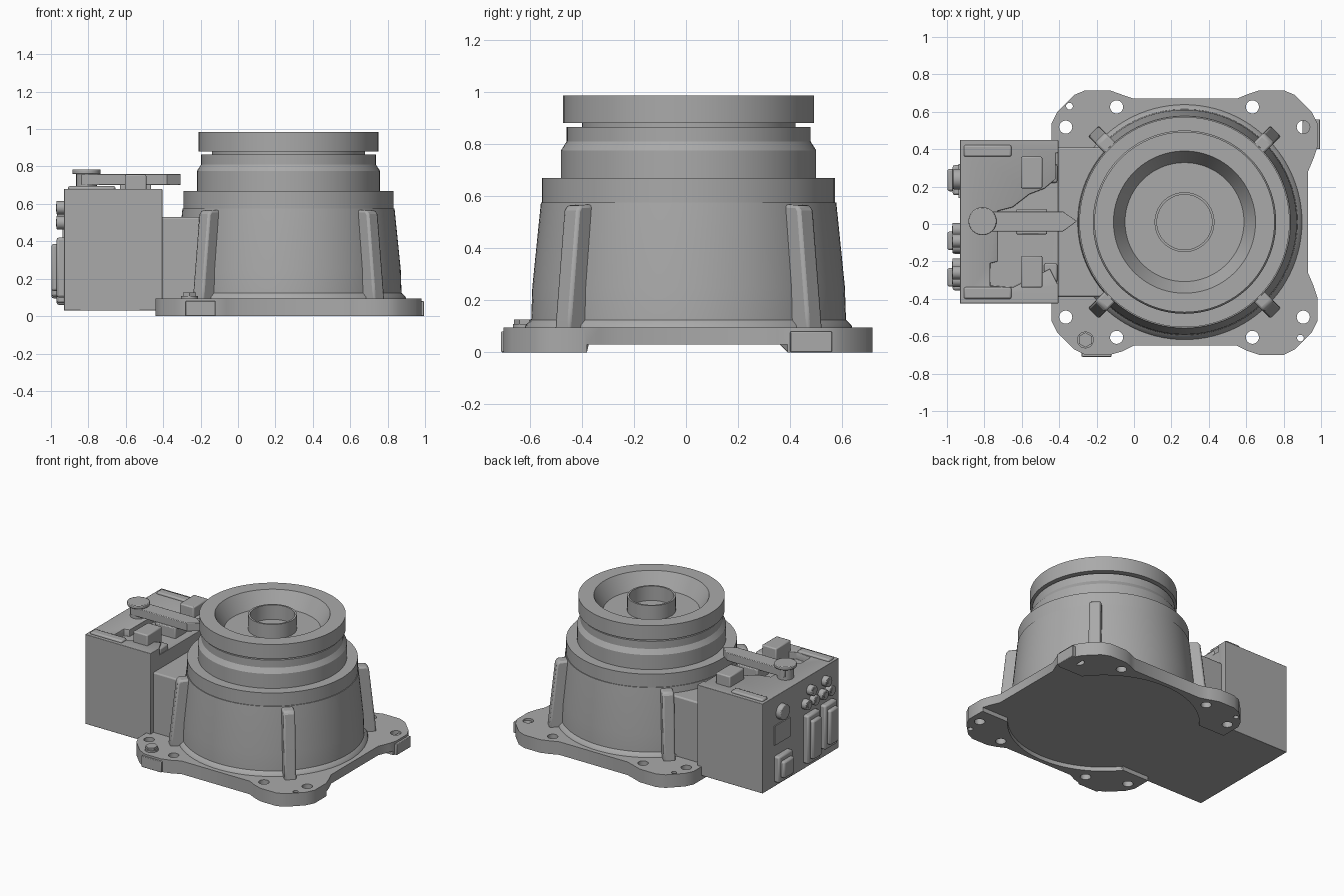
import bpy, bmesh, math
from mathutils import Matrix

cube = bpy.data.objects.get("Cube")
if cube:
    bpy.data.objects.remove(cube, do_unlink=True)

grey = bpy.data.materials.new("cast_grey")
grey.use_nodes = True
colour = (0.4, 0.4, 0.4, 1)
grey.diffuse_color = colour
grey.node_tree.nodes["Principled BSDF"].inputs["Base Color"].default_value = colour

CX, CY = 0.27, 0.01  # axis of the round housing


def finish(name, bm, bevel=0, smooth=True):
    bmesh.ops.recalc_face_normals(bm, faces=bm.faces)
    mesh = bpy.data.meshes.new(name)
    bm.to_mesh(mesh)
    bm.free()
    mesh.materials.append(grey)
    ob = bpy.data.objects.new(name, mesh)
    bpy.context.collection.objects.link(ob)
    select(ob)
    if bevel:
        add_bevel(ob, bevel)
    if smooth:
        bpy.ops.object.shade_smooth_by_angle(angle=math.radians(30))
    return ob


def select(ob):
    bpy.ops.object.select_all(action='DESELECT')
    ob.select_set(True)
    bpy.context.view_layer.objects.active = ob


def add_bevel(ob, width):
    mod = ob.modifiers.new("soft_edges", 'BEVEL')
    mod.width, mod.segments, mod.limit_method = width, 2, 'ANGLE'
    mod.angle_limit = math.radians(40)


def cut(ob, cutters):
    select(ob)
    for c in cutters:
        mod = ob.modifiers.new("cut", 'BOOLEAN')
        mod.operation, mod.solver, mod.object = 'DIFFERENCE', 'EXACT', c
        bpy.ops.object.modifier_apply(modifier=mod.name)
    for c in cutters:
        bpy.data.objects.remove(c, do_unlink=True)


def box(name, x, y, z, bevel=0.0):
    bm = bmesh.new()
    bmesh.ops.create_cube(bm, size=1)
    for v in bm.verts:
        v.co = [lo + (c + 0.5) * (hi - lo) for c, (lo, hi) in zip(v.co, (x, y, z))]
    return finish(name, bm, bevel)


def prism(name, pts, z0, z1, bevel=0):
    bm = bmesh.new()
    face = bm.faces.new([bm.verts.new((x, y, z0)) for x, y in pts])
    out = bmesh.ops.extrude_face_region(bm, geom=[face])
    top = [v for v in out["geom"] if isinstance(v, bmesh.types.BMVert)]
    bmesh.ops.translate(bm, verts=top, vec=(0, 0, z1 - z0))
    return finish(name, bm, bevel)


def cyl(name, centre, r, depth, sides=24, axis='Z', bevel=0):
    bm = bmesh.new()
    bmesh.ops.create_cone(bm, cap_ends=True, segments=sides, radius1=r, radius2=r, depth=depth)
    if axis == 'X':
        bmesh.ops.rotate(bm, verts=bm.verts, matrix=Matrix.Rotation(math.pi / 2, 3, 'Y'))
    bmesh.ops.translate(bm, verts=bm.verts, vec=centre)
    return finish(name, bm, bevel)


def lathe(name, profile, sides=96):
    bm = bmesh.new()
    verts = [bm.verts.new((CX + r, CY, z)) for r, z in profile]
    edges = [bm.edges.new(p) for p in zip(verts, verts[1:])]
    bmesh.ops.spin(bm, geom=verts + edges, cent=(CX, CY, 0), axis=(0, 0, 1),
                   angle=2 * math.pi, steps=sides)
    bmesh.ops.remove_doubles(bm, verts=bm.verts, dist=0.0005)
    return finish(name, bm)


# Round housing, stepped collar, groove, dished top and centre tube
lathe("housing", [(0, .04), (.605, .04), (.605, .1), (.6, .25), (.567, .575), (.562, .575),
                  (.562, .67), (.49, .67), (.49, .775), (.468, .81), (.468, .865), (.41, .865),
                  (.41, .88), (.482, .88), (.482, .985), (.38, .985), (.318, .875),
                  (.16, .875), (.16, .98), (.147, .98), (.147, .875), (0, .875)])
lathe("foot_fillet", [(.6, .09), (.63, .09), (.625, .105), (.603, .125)])

# Mounting flange with four corner lobes
outline = [(-.26, .715), (-.13, .715), (-.06, .69), (0, .67), (.55, .67), (.61, .695), (.67, .715),
           (.8, .715), (.86, .69), (.95, .6), (.98, .54), (.98, .41), (.96, .35), (.93, .28),
           (.93, -.26), (.96, -.33), (.98, -.39), (.98, -.52), (.95, -.58), (.86, -.67), (.8, -.7),
           (.67, -.7), (.61, -.68), (.55, -.65), (0, -.65), (-.06, -.68), (-.13, -.7), (-.26, -.7),
           (-.32, -.67), (-.41, -.58), (-.44, -.52), (-.44, .54), (-.41, .6), (-.32, .69)]
flange = prism("mounting_flange", outline, 0, .095)
cutters = [cyl("recess_cutter", (CX, CY, -.07), .63, .2, 96),
           box("right_gap_cutter", (.7, 1.2), (-.38, .39), (-.1, .03)),
           box("left_gap_cutter", (-.7, -.1), (-.38, .39), (-.1, .03))]
for sx in (-1, 1):
    for sy in (-1, 1):
        for dx, dy in ((.635, .508), (.363, .616)):
            cutters.append(cyl("bolt_hole_cutter", (CX + sx * dx, CY + sy * dy, .05), .035, .4))
for x, y in ((-.345, .63), (.89, -.61)):
    cutters.append(cyl("dowel_hole_cutter", (x, y, .05), .018, .4))
cut(flange, cutters)
add_bevel(flange, .006)
bpy.ops.object.shade_smooth_by_angle(angle=math.radians(30))

# Machined pads and the bolt on the flange
box("right_pad", (.9, .995), (.4, .56), (0, .08), .004)
box("front_pad", (-.28, -.12), (-.71, -.66), (0, .08), .004)
cyl("flange_bolt_washer", (-.26, -.62, .1), .045, .016)
cyl("flange_bolt_head", (-.26, -.62, .11), .04, .03, 6)

# Four diagonal ribs, tapering upward
for i, name in enumerate(("back_left", "back_right", "front_right", "front_left")):
    bm = bmesh.new()
    side = [(.5, .08), (.69, .08), (.682, .16), (.64, .545), (.625, .565), (.5, .57)]
    face = bm.faces.new([bm.verts.new((r, -.04, z)) for r, z in side])
    out = bmesh.ops.extrude_face_region(bm, geom=[face])
    bmesh.ops.translate(bm, verts=[v for v in out["geom"] if isinstance(v, bmesh.types.BMVert)],
                        vec=(0, .08, 0))
    turn = Matrix.Rotation(math.pi * (.25 + .5 * i), 4, 'Z')
    bm.transform(Matrix.Translation((CX, CY, 0)) @ turn)
    finish(name + "_rib", bm, .012)

# Connection box with stepped recess in its lid, joined to the housing by a neck
case = box("connection_box", (-.93, -.405), (-.425, .45), (.03, .68))
recess = [(-.35, .38), (-.42, .38), (-.42, .24), (-.48, .19), (-.56, .16), (-.65, .09), (-.73, .07),
          (-.73, -.2), (-.77, -.21), (-.77, -.33), (-.65, -.34), (-.57, -.3), (-.45, -.24),
          (-.41, -.32), (-.35, -.32)]
cut(case, [prism("lid_recess_cutter", recess, .63, .8)])
add_bevel(case, .008)
box("neck", (-.42, .1), (-.39, .41), (.03, .53), .01)

# Lid strips and raised blocks
for name, y0 in (("front", -.4), ("back", .36)):
    box(name + "_lid_strip", (-.91, -.655), (y0, y0 + .062), (.67, .695), .01)
for name, y0 in (("front", -.34), ("back", .19)):
    box(name + "_lid_block", (-.605, -.49), (y0, y0 + .17), (.6, .757), .008)
    box(name + "_low_block", (-.48, -.41), (y0 + .03, y0 + .13), (.6, .67), .01)

# Pointer arm with pivot knob and support pad
prism("pointer_arm", [(-.84, -.04), (-.38, -.04), (-.305, .015), (-.38, .067), (-.84, .067)],
      .7, .76, .004)
box("arm_pad", (-.63, -.465), (-.055, .08), (.6, .705), .006)
cyl("pivot_post", (-.81, .015, .71), .055, .1)
cyl("pivot_knob", (-.81, .015, .772), .075, .025, 32, bevel=.005)

# Connector panel on the outer face: housings with stepped covers
for name, y, w, z0, z1 in (("middle", -.09, .1, .07, .42), ("front", -.285, .1, .1, .42),
                           ("back", .235, .12, .06, .25)):
    box(name + "_connector", (-.97, -.92), (y - w / 2 - .02, y + w / 2 + .02), (z0, z1), .012)
    box(name + "_connector_cover", (-.998, -.96), (y - w / 2, y + w / 2), (z0 + .035, z1 - .035), .012)
box("name_plate", (-.938, -.92), (.14, .32), (.33, .47))
cyl("round_cap", (-.945, .24, .55), .055, .045, 32, 'X', .006)
for y, z in ((-.03, .5), (-.12, .5), (-.09, .58), (-.22, .5), (-.3, .5), (-.26, .58)):
    cyl("cable_port", (-.945, y, z), .036, .05, 20, 'X', .004)
    cyl("cable_port_tip", (-.96, y, z), .02, .025, 16, 'X')
